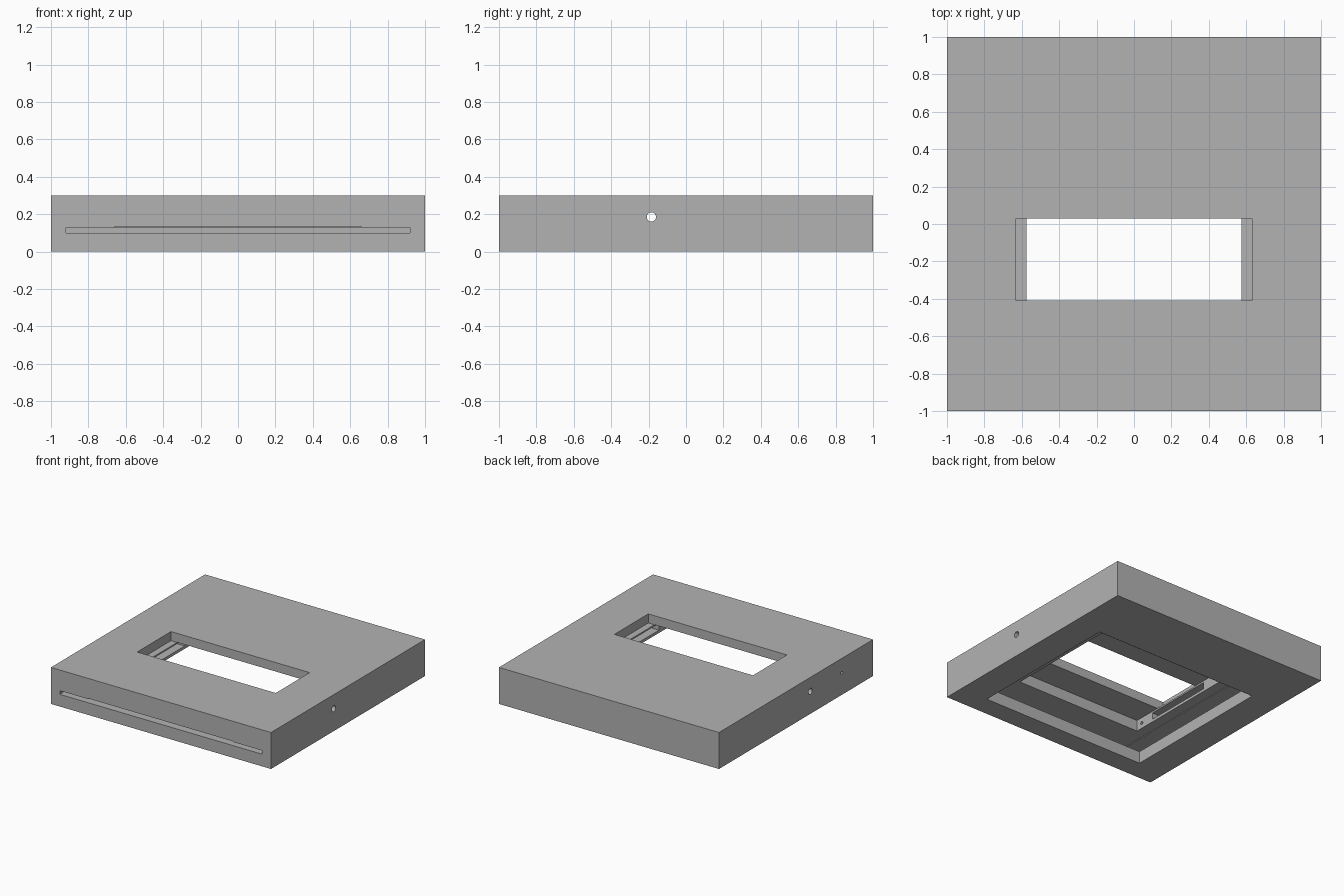
import bpy
from math import pi

cube = bpy.data.objects.get("Cube")
if cube:
    bpy.data.objects.remove(cube, do_unlink=True)


def box(name, x0, x1, y0, y1, z0, z1):
    """Axis-aligned box given by its limits."""
    bpy.ops.mesh.primitive_cube_add(size=1, location=((x0 + x1) / 2, (y0 + y1) / 2, (z0 + z1) / 2))
    obj = bpy.context.object
    obj.name = name
    obj.scale = (x1 - x0, y1 - y0, z1 - z0)
    bpy.ops.object.transform_apply(location=True, rotation=True, scale=True)
    return obj


def bore(name, radius, x0, x1, y, z):
    """Round cutter running along x."""
    bpy.ops.mesh.primitive_cylinder_add(vertices=24, radius=radius, depth=x1 - x0,
                                        location=((x0 + x1) / 2, y, z), rotation=(0, pi / 2, 0))
    obj = bpy.context.object
    obj.name = name
    bpy.ops.object.transform_apply(location=True, rotation=True, scale=True)
    return obj


grey = bpy.data.materials.new("plain_grey")
grey.use_nodes = True
colour = (0.45, 0.45, 0.45, 1)
grey.diffuse_color = colour
grey.node_tree.nodes["Principled BSDF"].inputs["Base Color"].default_value = colour

# Solid slab
body = box("housing_body", -1, 1, -1, 1, 0, 0.3)
body.data.materials.append(grey)

# Window, stepped pockets, front tray slot with a shallow relief above it
cutters = [
    box("top_window", -0.63, 0.63, -0.41, 0.03, 0.225, 0.4),
    box("inner_pocket", -0.575, 0.575, -0.65, 0.31, 0.115, 0.226),
    box("tray_slot", -0.92, 0.92, -1.1, 0.66, 0.1, 0.13),
    box("tray_relief", -0.66, 0.66, -1.1, 0.40, 0.12, 0.135),
    box("bottom_pocket", -0.75, 0.75, -0.83, 0.49, -0.1, 0.115),
]

# Grooves in both side walls of the inner pocket
for side in (-1, 1):
    x0, x1 = sorted((side * 0.55, side * 0.66))
    cutters.append(box("side_groove", x0, x1, -0.47, 0.13, 0.158, 0.212))

# Cross bore through both sides, and a small bore on one side only
cutters.append(bore("cross_bore", 0.025, -1.1, 1.1, -0.185, 0.185))
cutters.append(bore("small_bore", 0.013, -1.1, -0.5, -0.595, 0.18))

for cutter in cutters:
    cut = body.modifiers.new(cutter.name, "BOOLEAN")
    cut.operation = "DIFFERENCE"
    cut.solver = "EXACT"
    cut.object = cutter
    bpy.context.view_layer.objects.active = body
    bpy.ops.object.modifier_apply(modifier=cut.name)
    bpy.data.objects.remove(cutter, do_unlink=True)
